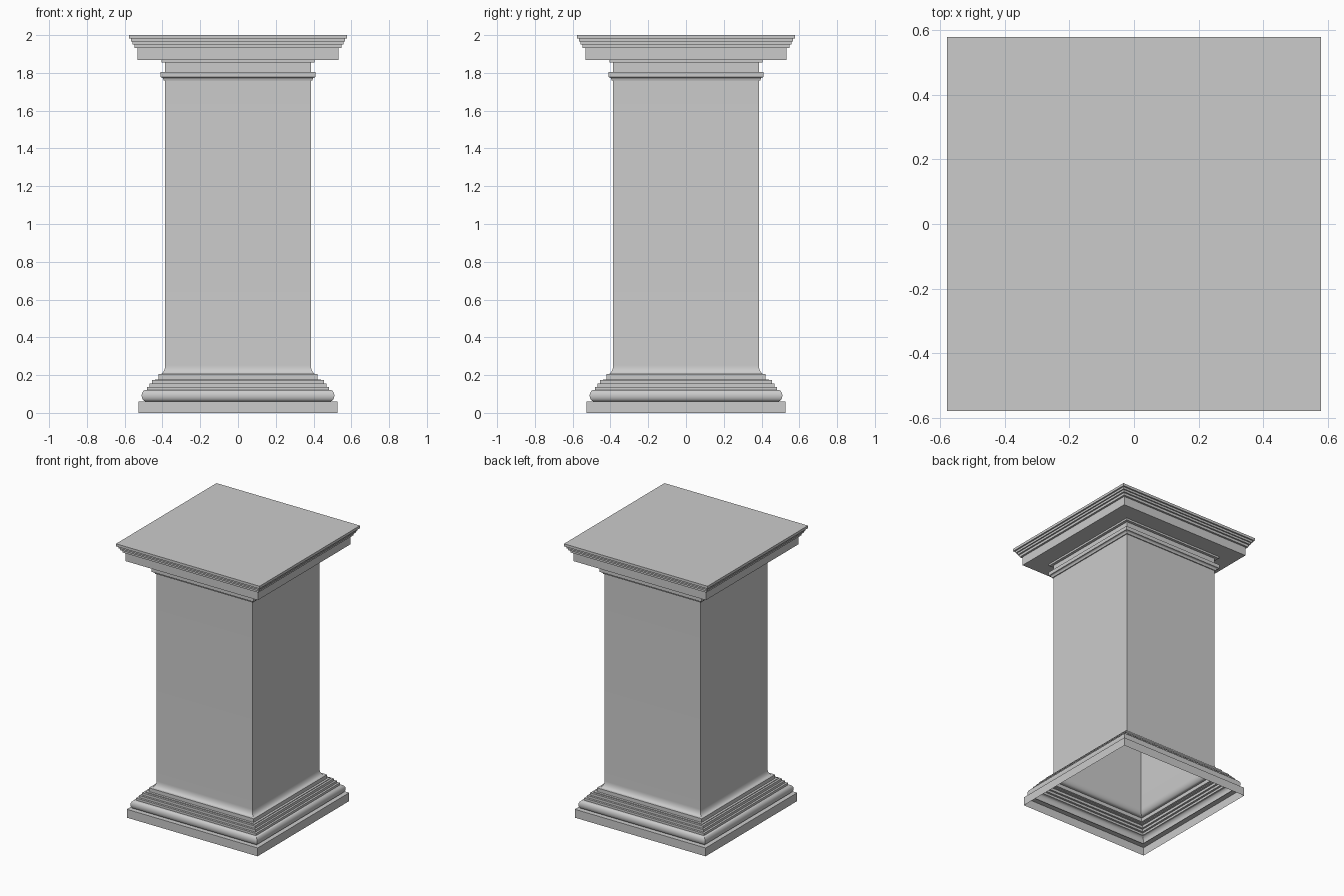
import bpy, bmesh
from math import sin, cos, pi, radians

if "Cube" in bpy.data.objects:
    bpy.data.objects.remove(bpy.data.objects["Cube"])


def square_sweep(name, profile, cap_top=False):
    """Sweep a (half width, height) profile round a square plan as an open shell."""
    bm = bmesh.new()
    rings = [[bm.verts.new((sx * r, sy * r, z))
              for sx, sy in ((-1, -1), (1, -1), (1, 1), (-1, 1))]
             for r, z in profile]
    for low, high in zip(rings, rings[1:]):
        for i in range(4):
            j = (i + 1) % 4
            bm.faces.new((low[i], low[j], high[j], high[i]))
    if cap_top:
        bm.faces.new(rings[-1])
    mesh = bpy.data.meshes.new(name)
    bm.to_mesh(mesh)
    bm.free()
    obj = bpy.data.objects.new(name, mesh)
    bpy.context.collection.objects.link(obj)
    bpy.ops.object.select_all(action='DESELECT')
    obj.select_set(True)
    bpy.context.view_layer.objects.active = obj
    bpy.ops.object.shade_smooth_by_angle(angle=radians(30))
    return obj


def arc(cx, cz, rx, rz, a0, a1, n):
    """Points on an elliptical arc, angles in degrees."""
    angles = [radians(a0 + (a1 - a0) * i / n) for i in range(n + 1)]
    return [(cx + rx * cos(a), cz + rz * sin(a)) for a in angles]


def steps(levels):
    """Turn (half width, bottom, top) bands into a stepped profile."""
    return [p for r, z0, z1 in levels for p in ((r, z0), (r, z1))]


# Base: plinth, rounded torus, stepped fillets (open underneath)
base = steps([(0.527, 0.0, 0.061)])
base += arc(0.488, 0.0915, 0.022, 0.0305, -90, 90, 12)
base += steps([(0.483, 0.122, 0.138), (0.468, 0.138, 0.155),
               (0.454, 0.155, 0.173), (0.439, 0.173, 0.178),
               (0.422, 0.178, 0.205)])
base += [(0.414, 0.205)]
square_sweep("base_moulding", base)

# Shaft: concave flare at the foot, then straight up to the neck ring
shaft = arc(0.414, 0.252, 0.028, 0.047, 270, 180, 10)
shaft += [(0.386, 1.76)]
square_sweep("shaft", shaft)

# Neck: ring on a small cove, plain neck and fillet
neck = [(0.386, 1.76), (0.393, 1.76)]
neck += arc(0.408, 1.762, 0.014, 0.015, 180, 90, 5)
neck += steps([(0.410, 1.777, 1.804), (0.386, 1.804, 1.855),
               (0.406, 1.855, 1.869)])
square_sweep("neck_moulding", neck)

# Capital: broad slab with a stepped cornice and flat closed top
capital = [(0.406, 1.869)]
capital += steps([(0.533, 1.869, 1.933), (0.547, 1.933, 1.951),
                  (0.558, 1.951, 1.966), (0.567, 1.966, 1.981),
                  (0.578, 1.981, 2.0)])
square_sweep("capital", capital, cap_top=True)
